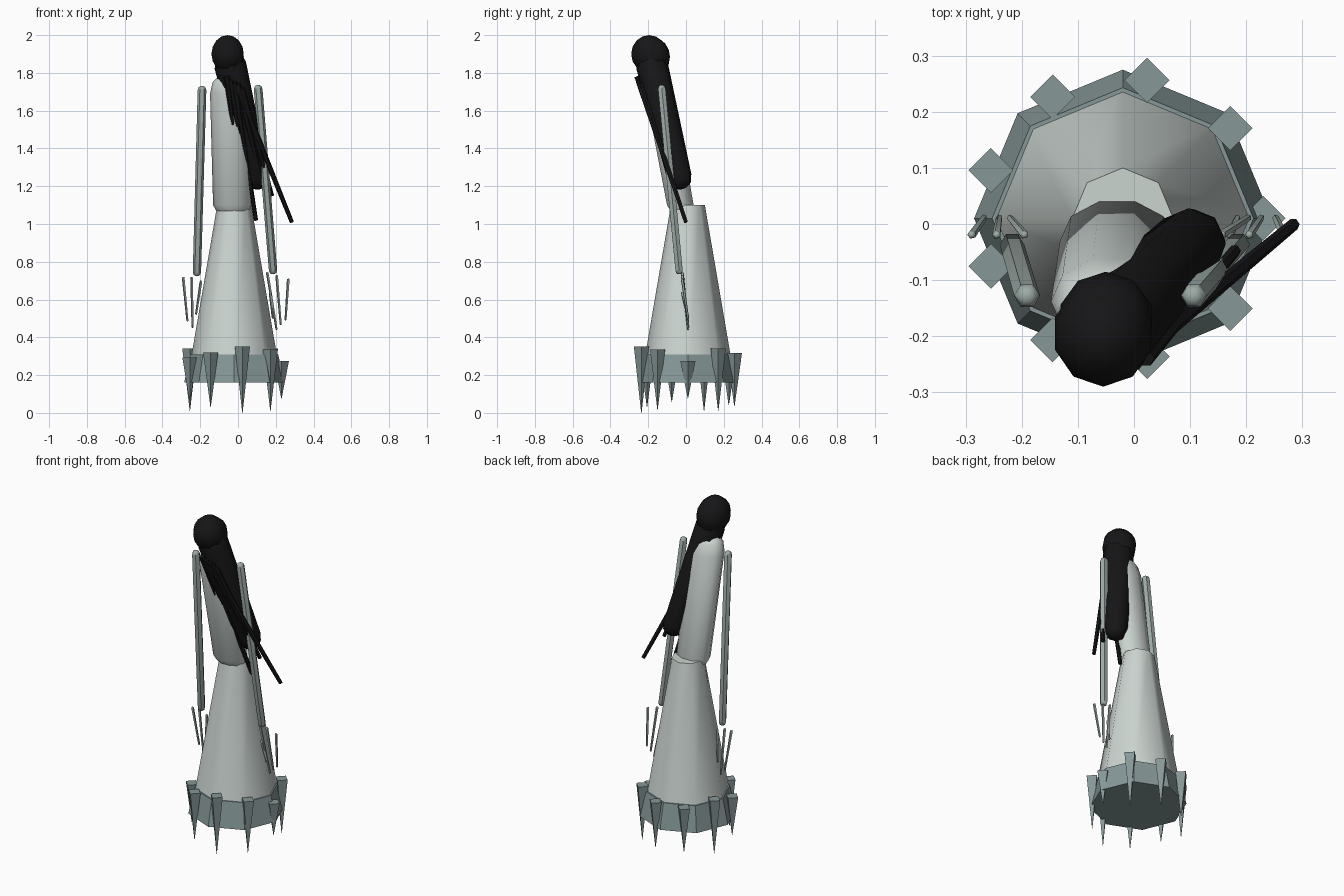
import bpy, bmesh, math
from mathutils import Vector

if "Cube" in bpy.data.objects:
    bpy.data.objects.remove(bpy.data.objects["Cube"])


def material(name, rgb):
    m = bpy.data.materials.new(name)
    m.diffuse_color = (*rgb, 1)
    m.use_nodes = True
    m.node_tree.nodes["Principled BSDF"].inputs["Base Color"].default_value = m.diffuse_color
    return m


CLOTH = material("pale_cloth", (0.60, 0.66, 0.63))
HEM = material("wet_hem", (0.24, 0.31, 0.31))
SKIN = material("grey_skin", (0.34, 0.41, 0.38))
HAIR = material("black_hair", (0.008, 0.008, 0.009))


def finish(bm, name, mat, smooth):
    bmesh.ops.recalc_face_normals(bm, faces=bm.faces)
    me = bpy.data.meshes.new(name)
    bm.to_mesh(me)
    bm.free()
    me.materials.append(mat)
    ob = bpy.data.objects.new(name, me)
    bpy.context.collection.objects.link(ob)
    if smooth:
        bpy.ops.object.select_all(action='DESELECT')
        ob.select_set(True)
        bpy.context.view_layer.objects.active = ob
        bpy.ops.object.shade_smooth_by_angle(angle=math.radians(50))
    return ob


def loft(name, rings, sides, mat, u=Vector((1, 0, 0)), v=Vector((0, 1, 0)), smooth=True):
    """Skin a list of (centre, radius_u, radius_v) rings and cap both ends."""
    bm = bmesh.new()
    loops = []
    for c, ru, rv in rings:
        loops.append([bm.verts.new(Vector(c) + u * ru * math.cos(a) + v * rv * math.sin(a))
                      for a in (2 * math.pi * i / sides for i in range(sides))])
    for a, b in zip(loops, loops[1:]):
        for i in range(sides):
            j = (i + 1) % sides
            bm.faces.new((a[i], a[j], b[j], b[i]))
    bm.faces.new(loops[0][::-1])
    bm.faces.new(loops[-1])
    return finish(bm, name, mat, smooth)


def limb(name, p0, p1, r0, r1, sides, mat, rounded=True):
    """Tapered rod between two end points, optionally with rounded ends."""
    p0, p1 = Vector(p0), Vector(p1)
    d = (p1 - p0).normalized()
    u = Vector((0, 1, 0)).cross(d).normalized()
    v = d.cross(u)
    if rounded:
        rings = [(p0, r0 * .4, r0 * .4), (p0 + d * r0 * .3, r0 * .8, r0 * .8),
                 (p0 + d * r0, r0, r0), (p1 - d * r1, r1, r1),
                 (p1 - d * r1 * .3, r1 * .8, r1 * .8), (p1, r1 * .4, r1 * .4)]
    else:
        rings = [(p0, r0, r0), (p1, r1, r1)]
    return loft(name, rings, sides, mat, u, v)


def ball(name, c, radii, segs, rings):
    bm = bmesh.new()
    bmesh.ops.create_uvsphere(bm, u_segments=segs, v_segments=rings, radius=1)
    for vert in bm.verts:
        vert.co = Vector(c) + Vector(vert.co[i] * radii[i] for i in range(3))
    return finish(bm, name, HAIR, True)


CX, CY = -0.02, 0.01

# Skirt and hem band
loft("skirt", [((CX, CY, .165), .25, .25), ((CX, CY, 1.10), .09, .09)], 8, CLOTH)
loft("hem", [((CX, CY, .16), .265, .265), ((CX, CY, .31), .233, .233)], 8, HEM, smooth=False)

# Nine hanging points around the hem
half_lengths = [.10, .165, .14, .135, .165, .118, .145, .176, .16]
for i, h in enumerate(half_lengths):
    a = math.radians(40 * i)
    x, y = CX + .25 * math.cos(a), CY + .25 * math.sin(a)
    loft(f"hem_point_{i}", [((x, y, .176 - h), .001, .001), ((x, y, .176 + h), .04, .04)],
         4, HEM, smooth=False)

# Leaning torso with rounded shoulders and waist
loft("torso", [((-.03, -.025, 1.07), .085, .060), ((-.03, -.030, 1.10), .102, .074),
               ((-.04, -.138, 1.69), .108, .080), ((-.04, -.147, 1.75), .095, .070),
               ((-.04, -.152, 1.785), .060, .045)], 10, CLOTH)

# Head under its hair cap
ball("head", (-.05, -.17, 1.885), (.085, .085, .10), 10, 8)
ball("hair_cap", (-.055, -.195, 1.90), (.09, .095, .10), 10, 8)

# Thick hair mass sweeping to one side
limb("hair_mass", (-.06, -.20, 1.92), (.115, -.02, 1.19), .085, .065, 8, HAIR)

# Loose strands: (start x, start z, tip x, tip z), lying on the leaning hair plane
strands = [(-.01, 1.74, .285, 1.01), (-.02, 1.75, .095, 1.02), (-.06, 1.78, .005, 1.28),
           (-.04, 1.76, .055, 1.15), (.00, 1.74, .13, 1.20), (.02, 1.72, .18, 1.15)]
for i, (x0, z0, x1, z1) in enumerate(strands):
    y0, y1 = (-.245 + (1.74 - z) * .335 for z in (z0, z1))
    tip = .004 if i in (2, 3) else .011
    limb(f"hair_strand_{i}", (x0, y0, z0), (x1, y1, z1), .017, tip, 6, HAIR, rounded=False)

# Long arms
limb("left_arm", (-.19, -.13, 1.73), (-.218, -.035, .725), .023, .022, 6, SKIN)
limb("right_arm", (.105, -.13, 1.735), (.187, -.035, .735), .023, .022, 6, SKIN)

# Thin fingers: (top x, top z, tip x, tip z)
fingers = {"left": [(-.29, .72, -.267, .485), (-.245, .72, -.24, .45), (-.195, .70, -.222, .52)],
           "right": [(.155, .745, .205, .44), (.205, .73, .227, .465),
                     (.267, .71, .252, .49), (.17, .64, .185, .50)]}
for side, group in fingers.items():
    for i, (x0, z0, x1, z1) in enumerate(group):
        limb(f"{side}_finger_{i}", (x0, -.02, z0), (x1, .012, z1), .008, .006, 5, SKIN)
